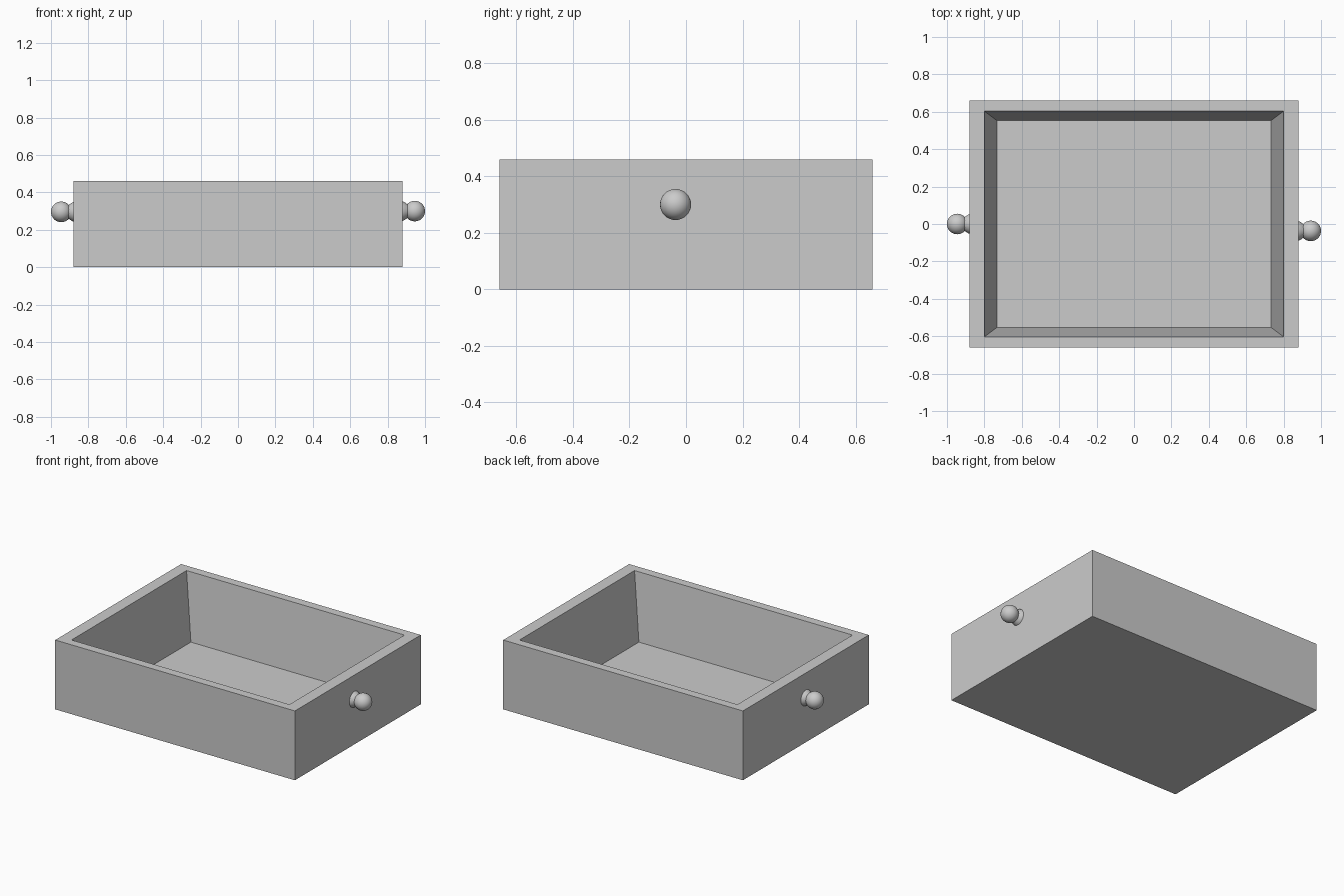
import bpy, bmesh, math
from mathutils import Matrix

cube = bpy.data.objects.get("Cube")
if cube:
    bpy.data.objects.remove(cube, do_unlink=True)

grey = bpy.data.materials.new("light_grey")
grey.use_nodes = True
colour = (0.6, 0.6, 0.6, 1)
grey.diffuse_color = colour
grey.node_tree.nodes["Principled BSDF"].inputs["Base Color"].default_value = colour


def make_object(name, bm):
    bmesh.ops.recalc_face_normals(bm, faces=bm.faces)
    mesh = bpy.data.meshes.new(name)
    bm.to_mesh(mesh)
    bm.free()
    mesh.materials.append(grey)
    obj = bpy.data.objects.new(name, mesh)
    bpy.context.collection.objects.link(obj)
    return obj


def rectangle(bm, half_x, half_y, z):
    corners = ((-1, -1), (1, -1), (1, 1), (-1, 1))
    return [bm.verts.new((sx * half_x, sy * half_y, z)) for sx, sy in corners]


# Open tray: outer wall, rim, then sloping inner wall down to the floor
bm = bmesh.new()
rings = [rectangle(bm, *size) for size in
         ((0.88, 0.66, 0), (0.88, 0.66, 0.46), (0.80, 0.603, 0.46), (0.733, 0.553, 0.022))]
for low, high in zip(rings, rings[1:]):
    for i in range(4):
        j = (i + 1) % 4
        bm.faces.new((low[i], low[j], high[j], high[i]))
bm.faces.new(rings[0])
bm.faces.new(rings[-1])
make_object("drawer_tray", bm)


# Knob: a flared collar and neck turned around the x axis, with a round ball
def make_knob(name, side, y, z):
    bm = bmesh.new()
    profile = ((0, 0), (0, 0.052), (0.008, 0.049), (0.018, 0.042), (0.03, 0.034), (0.04, 0.03))
    points = [bm.verts.new((x, 0, r)) for x, r in profile]
    edges = [bm.edges.new(pair) for pair in zip(points, points[1:])]
    bmesh.ops.spin(bm, geom=points + edges, cent=(0, 0, 0), axis=(1, 0, 0),
                   angle=math.tau, steps=32, use_merge=True)
    bmesh.ops.remove_doubles(bm, verts=bm.verts, dist=0.0001)
    bmesh.ops.create_uvsphere(bm, u_segments=32, v_segments=16, radius=0.055,
                              matrix=Matrix.Translation((0.065, 0, 0)))
    bmesh.ops.scale(bm, vec=(side, 1, 1), verts=bm.verts)
    knob = make_object(name, bm)
    knob.location = (side * 0.88, y, z)
    bpy.ops.object.select_all(action="DESELECT")
    knob.select_set(True)
    bpy.context.view_layer.objects.active = knob
    bpy.ops.object.shade_smooth_by_angle(angle=math.radians(35))


make_knob("left_knob", 1, -0.037, 0.30)
make_knob("right_knob", -1, 0, 0.296)
